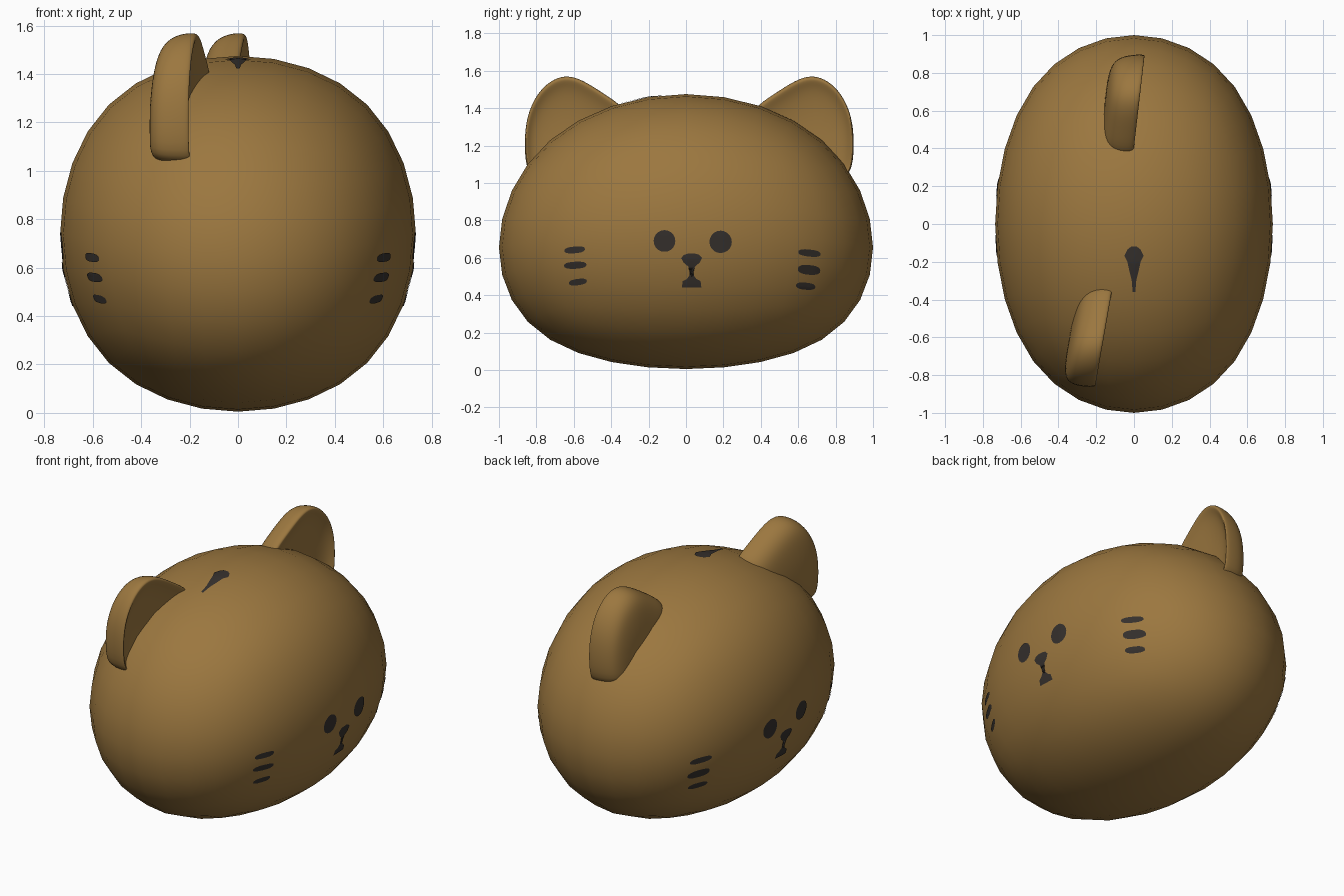
import bpy, bmesh, math
from mathutils import Vector
from mathutils.bvhtree import BVHTree

if "Cube" in bpy.data.objects:
    bpy.data.objects.remove(bpy.data.objects["Cube"])


def material(name, rgb):
    m = bpy.data.materials.new(name)
    m.diffuse_color = (*rgb, 1)
    m.use_nodes = True
    m.node_tree.nodes["Principled BSDF"].inputs["Base Color"].default_value = m.diffuse_color
    return m


brown = material("brown fur", (0.33, 0.185, 0.05))
dark = material("dark marking", (0.036, 0.030, 0.026))


def new_object(name, bm, mat):
    bmesh.ops.recalc_face_normals(bm, faces=bm.faces)
    mesh = bpy.data.meshes.new(name)
    bm.to_mesh(mesh)
    bm.free()
    for p in mesh.polygons:
        p.use_smooth = True
    mesh.materials.append(mat)
    ob = bpy.data.objects.new(name, mesh)
    bpy.context.collection.objects.link(ob)
    return ob


def subdivide(ob, levels):
    mod = ob.modifiers.new("rounding", 'SUBSURF')
    mod.levels = mod.render_levels = levels
    bpy.context.view_layer.objects.active = ob
    bpy.ops.object.modifier_apply(modifier=mod.name)


# Body: rounded cube stretched in y, with its two ends drooping
bm = bmesh.new()
bmesh.ops.create_cube(bm, size=2)
body = new_object("body", bm, brown)
subdivide(body, 3)
top = max(v.co.z for v in body.data.vertices)
for v in body.data.vertices:
    c = v.co / top
    v.co = (c.x * 0.735, c.y, 0.74 + c.z * 0.735 - 0.085 * c.y ** 2)
body.data.update()
bm = bmesh.new()
bm.from_mesh(body.data)
surface = BVHTree.FromBMesh(bm)
bm.free()


# Ears: rounded triangle outline, dished front and domed back
EAR = [(0.225, 1.06), (0.235, 1.25), (0.21, 1.39), (0.15, 1.495), (0.075, 1.555),
       (0.0, 1.572), (-0.08, 1.545), (-0.18, 1.48), (-0.28, 1.415), (-0.31, 1.36),
       (-0.23, 1.2), (-0.03, 1.0), (0.17, 1.03)]
RINGS = [(0.45, -0.055), (0.8, -0.035), (0.93, -0.008), (0.98, 0.0), (1.01, -0.012),
         (1.01, -0.05), (0.98, -0.1), (0.9, -0.142), (0.75, -0.17), (0.4, -0.187)]


def ear(name, side, x, y, slope):
    bm = bmesh.new()
    cu, cz = 0.03, 1.14
    rings = []
    for s, d in RINGS:
        ring = []
        for u, z in EAR:
            dy = side * (cu + (u - cu) * s)
            ring.append(bm.verts.new((x + slope * dy + d, y + dy, cz + (z - cz) * s)))
        rings.append(ring)
    n = len(EAR)
    for a, b in zip(rings, rings[1:]):
        for i in range(n):
            j = (i + 1) % n
            bm.faces.new((a[i], a[j], b[j], b[i]))
    bm.faces.new(rings[0])
    bm.faces.new(rings[-1][::-1])
    subdivide(new_object(name, bm, brown), 2)


ear("front_ear", -1, -0.162, -0.63, 0.175)
ear("rear_ear", 1, 0.033, 0.665, 0.115)


# Markings: thin patches laid onto the body along an axis
def patch(name, outline, start, lift=0.004):
    """start maps a 2D point to a ray origin and direction."""
    bm = bmesh.new()
    n = len(outline)
    cu = sum(p[0] for p in outline) / n
    cv = sum(p[1] for p in outline) / n

    def on_body(u, v):
        origin, direction = start(u, v)
        hit, normal, _, _ = surface.ray_cast(Vector(origin), Vector(direction))
        return bm.verts.new(hit - Vector(direction) * lift)

    centre = on_body(cu, cv)
    prev = None
    for s in (0.34, 0.67, 1.0):
        ring = [on_body(cu + (u - cu) * s, cv + (v - cv) * s) for u, v in outline]
        for i in range(n):
            j = (i + 1) % n
            if prev:
                bm.faces.new((prev[i], prev[j], ring[j], ring[i]))
            else:
                bm.faces.new((centre, ring[i], ring[j]))
        prev = ring
    return new_object(name, bm, dark)


def oval(y, z, ry, rz, tilt=0.0, power=1.0, n=20):
    pts = []
    for i in range(n):
        a = 2 * math.pi * i / n
        c, s = math.cos(a), math.sin(a)
        u = ry * math.copysign(abs(c) ** power, c)
        v = rz * math.copysign(abs(s) ** power, s)
        pts.append((y + u, z + v + tilt * u))
    return pts


def mirrored(half, y):
    return [(y + u, v) for u, v in half] + [(y - u, v) for u, v in reversed(half)]


NOSE = [(0.02, 0.622), (0.042, 0.615), (0.056, 0.598), (0.042, 0.573), (0.018, 0.553)]
MOUTH = [(0.018, 0.553), (0.010, 0.535), (0.012, 0.505), (0.025, 0.487),
         (0.048, 0.475), (0.052, 0.442), (0.02, 0.442)]
WHISKERS = [(-0.595, 0.642, 0.055, 0.018, 0.08), (-0.592, 0.56, 0.06, 0.019, 0.05),
            (-0.578, 0.47, 0.048, 0.017, 0.12), (0.66, 0.625, 0.06, 0.019, -0.1),
            (0.658, 0.535, 0.06, 0.026, -0.08), (0.64, 0.448, 0.052, 0.019, -0.08)]

# The same face on both broad sides
for side, label in ((1, "right"), (-1, "left")):
    def cast(u, v, side=side):
        return (side * 2, u, v), (-side, 0, 0)
    patch(label + "_eye_a", oval(-0.115, 0.69, 0.058, 0.058), cast)
    patch(label + "_eye_b", oval(0.185, 0.685, 0.06, 0.06), cast)
    patch(label + "_nose", mirrored(NOSE, 0.03), cast)
    patch(label + "_mouth", mirrored(MOUTH, 0.03), cast)
    for i, (y, z, ry, rz, tilt) in enumerate(WHISKERS):
        patch(f"{label}_whisker_{i + 1}", oval(y, z, ry, rz, tilt, 0.8), cast)

# Small tapering mark on the crown
CROWN = [(0.015, -0.12), (0.035, -0.135), (0.051, -0.168), (0.035, -0.2),
         (0.022, -0.26), (0.012, -0.3), (0.007, -0.36)]
patch("crown_mark", mirrored(CROWN, 0), lambda u, v: ((u, v, 3), (0, 0, -1)))
